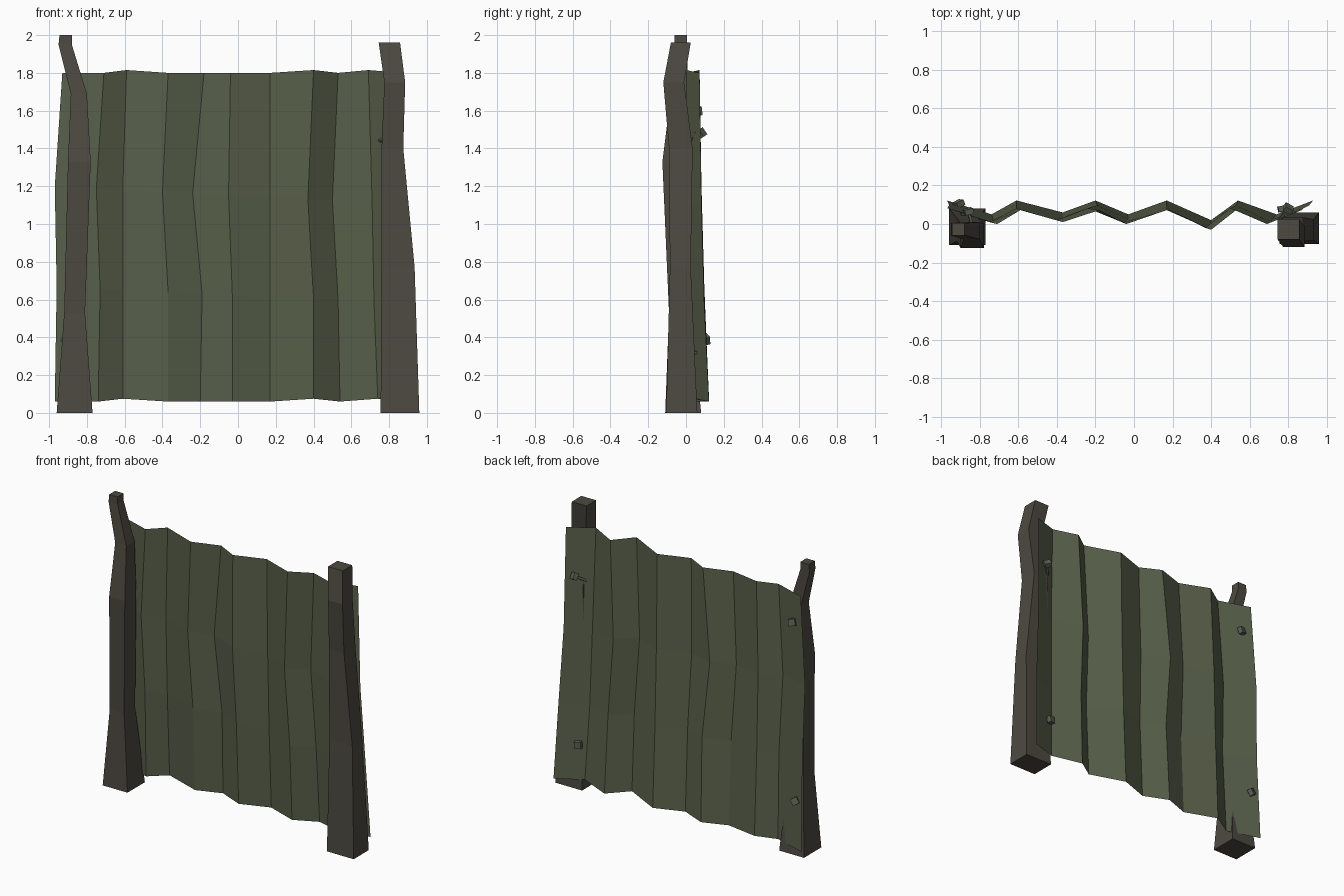
import bpy, bmesh
from mathutils import Matrix, Vector, Euler

cube = bpy.data.objects.get("Cube")
if cube:
    bpy.data.objects.remove(cube)


def material(name, rgb):
    m = bpy.data.materials.new(name)
    m.use_nodes = True
    m.diffuse_color = (*rgb, 1)
    m.node_tree.nodes["Principled BSDF"].inputs["Base Color"].default_value = (*rgb, 1)
    return m


green = material("weathered green metal", (0.10, 0.118, 0.070))
wood = material("dark wood", (0.075, 0.067, 0.053))
steel = material("dull bolt metal", (0.10, 0.118, 0.085))


def finish(name, bm, mat):
    mesh = bpy.data.meshes.new(name)
    bm.to_mesh(mesh)
    bm.free()
    mesh.materials.append(mat)
    obj = bpy.data.objects.new(name, mesh)
    bpy.context.collection.objects.link(obj)
    return obj


def post(name, sections):
    """Loft rectangular sections: z, x range, y range."""
    bm = bmesh.new()
    rings = []
    for z, x0, x1, y0, y1 in sections:
        rings.append([bm.verts.new((x, y, z)) for x, y in ((x0, y0), (x1, y0), (x1, y1), (x0, y1))])
    for a, b in zip(rings, rings[1:]):
        for i in range(4):
            j = (i + 1) % 4
            bm.faces.new((a[i], a[j], b[j], b[i]))
    bm.faces.new(rings[0][::-1])
    bm.faces.new(rings[-1])
    return finish(name, bm, wood)


# Crooked timber posts
post("right_post", [
    (0, -0.96, -0.77, -0.11, 0.08), (0.53, -0.92, -0.81, -0.09, 0.03),
    (1.33, -0.90, -0.78, -0.125, 0.0), (1.69, -0.885, -0.80, -0.08, 0.01),
    (1.95, -0.95, -0.88, -0.06, 0.005), (2.0, -0.945, -0.88, -0.06, 0.005)])
post("left_post", [
    (0, 0.755, 0.96, -0.105, 0.06), (0.77, 0.76, 0.935, -0.085, 0.025),
    (1.40, 0.76, 0.875, -0.09, 0.035), (1.75, 0.775, 0.885, -0.12, -0.01),
    (1.96, 0.745, 0.858, -0.08, 0.025)])

# Corrugated sheet: fold lines at four heights, with a slight backward lean
rows_x = [
    (-0.97, -0.74, -0.61, -0.37, -0.20, -0.03, 0.17, 0.40, 0.54, 0.74, 0.93),
    (-0.96, -0.73, -0.61, -0.37, -0.19, -0.03, 0.17, 0.40, 0.53, 0.72, 0.91),
    (-0.97, -0.75, -0.61, -0.40, -0.24, -0.05, 0.17, 0.37, 0.50, 0.71, 0.88),
    (-0.93, -0.71, -0.59, -0.37, -0.18, -0.04, 0.17, 0.40, 0.53, 0.69, 0.87)]
valley = [0, 0.05, 0, 0.06, 0, 0.05, 0, 0.02, 0, 0.05, 0]
lean = [0, 0.025, 0.04, 0.05]
height = [0.06, 0.62, 1.15, 1.80]
bm = bmesh.new()
grid = []
for r, xs in enumerate(rows_x):
    row = []
    for c, x in enumerate(xs):
        y = (valley[c] if c % 2 else 0.122) - lean[r]
        z = height[r] + (0.015 if c in (2, 7, 9) else 0)
        if r in (1, 2):
            z = height[r] - 0.05 * x
        row.append(bm.verts.new((x, y, z)))
    grid.append(row)
for a, b in zip(grid, grid[1:]):
    for i in range(len(a) - 1):
        bm.faces.new((a[i], a[i + 1], b[i + 1], b[i]))
finish("corrugated_sheet", bm, green)


# Bent bolts on the back of the sheet
def bolt(name, place, tilt):
    bm = bmesh.new()
    turn = Matrix.Translation(place) @ Euler(tilt).to_matrix().to_4x4()
    for size, shift in (((0.045, 0.03, 0.045), (0, 0, 0)), ((0.014, 0.08, 0.014), (0, -0.05, 0))):
        bmesh.ops.create_cube(bm, size=1, matrix=turn @ Matrix.Translation(shift) @ Matrix.Diagonal((*size, 1)))
    finish(name, bm, steel)


bolt("upper_left_bolt", Vector((0.80, 0.08, 1.48)), (0.5, 0.3, -0.5))
bolt("lower_left_bolt", Vector((0.77, 0.08, 0.32)), (0, 0.1, 0.2))
bolt("upper_right_bolt", Vector((-0.86, 0.065, 1.60)), (0.2, 0.2, 0.3))
bolt("lower_right_bolt", Vector((-0.91, 0.105, 0.39)), (0.3, 0.5, 0.5))
